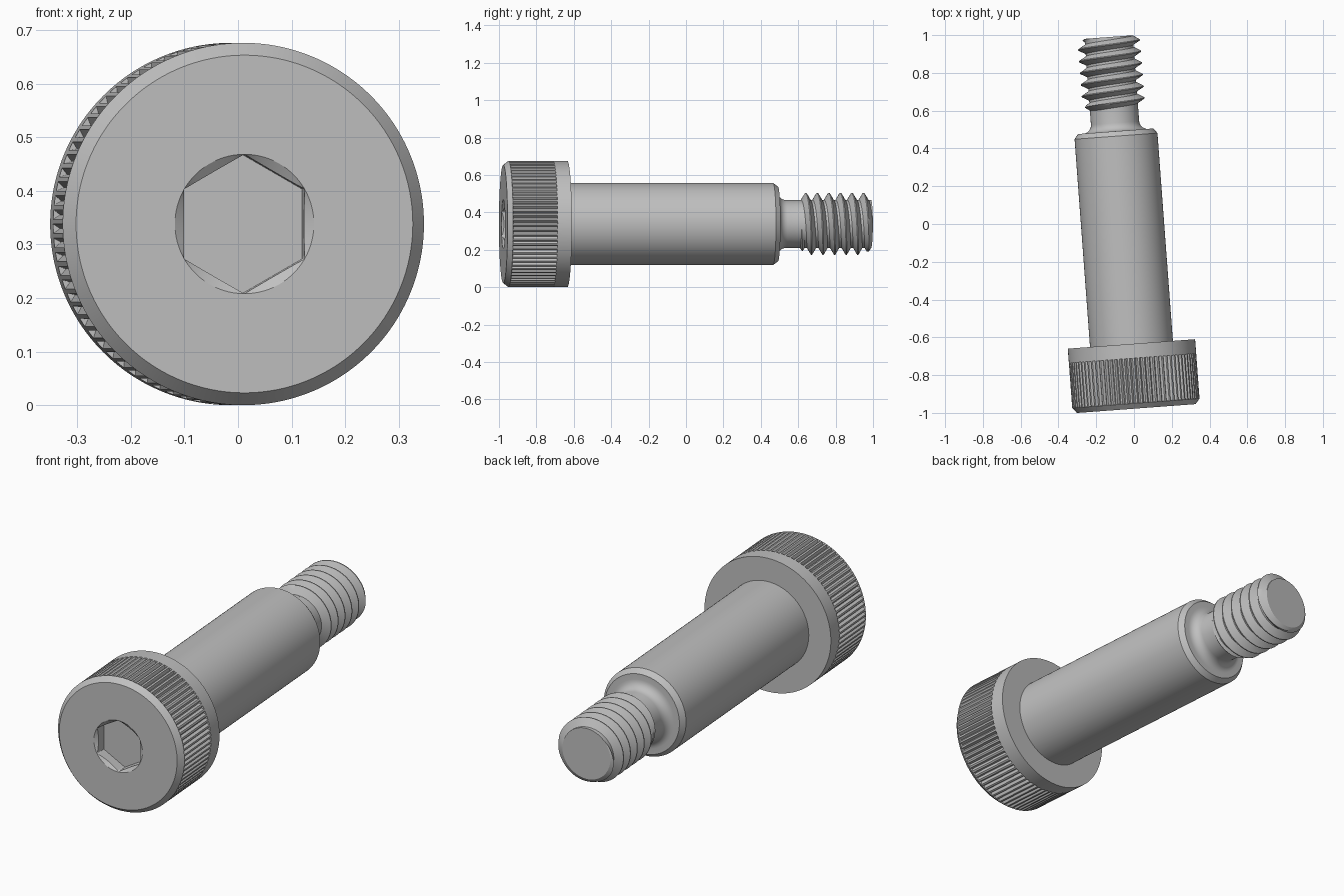
import bpy, bmesh, math
from mathutils import Matrix

cube = bpy.data.objects.get("Cube")
if cube:
    bpy.data.objects.remove(cube)

TAU = 2 * math.pi
steel = bpy.data.materials.new("grey_steel")
steel.use_nodes = True
GREY = (0.527, 0.527, 0.527, 1)
steel.diffuse_color = GREY
steel.node_tree.nodes["Principled BSDF"].inputs["Base Color"].default_value = GREY

# The screw lies along y, turned slightly about the vertical
PLACE = Matrix.Translation((0.012, -0.977, 0.338)) @ Matrix.Rotation(math.radians(4.25), 4, "Z")


def lathe(name, rings, segs, angle=30):
    """Skin rings; each is (radius, distance) or a function of column and angle."""
    bm = bmesh.new()
    grid = []
    for ring in rings:
        row = []
        for i in range(segs + 1):
            t = TAU * i / segs
            r, s = ring(i, t) if callable(ring) else ring
            row.append(bm.verts.new((r * math.cos(t), s, r * math.sin(t))))
        grid.append(row)
    for a, b in zip(grid, grid[1:]):
        for i in range(segs):
            bm.faces.new((a[i], a[i + 1], b[i + 1], b[i]))
    bmesh.ops.remove_doubles(bm, verts=bm.verts, dist=0.00005)
    bmesh.ops.recalc_face_normals(bm, faces=bm.faces)
    mesh = bpy.data.meshes.new(name)
    bm.to_mesh(mesh)
    bm.free()
    mesh.materials.append(steel)
    obj = bpy.data.objects.new(name, mesh)
    bpy.context.collection.objects.link(obj)
    obj.matrix_world = PLACE
    bpy.ops.object.select_all(action="DESELECT")
    obj.select_set(True)
    bpy.context.view_layer.objects.active = obj
    bpy.ops.object.shade_smooth_by_angle(angle=math.radians(angle))


# Head: hex socket with conical lead-in, chamfered rim, knurled band, plain collar
HEAD_R, SOCKET_R = 0.338, 0.13


def hex_radius(t):
    return SOCKET_R * math.cos(TAU / 12) / math.cos((t - TAU / 12) % (TAU / 6) - TAU / 12)


def hex_rim(i, t):
    r = hex_radius(t)
    return r, 0.58 * (SOCKET_R - r) + 0.002


def hex_floor(i, t):
    return hex_radius(t), 0.06


def knurl(s):
    return lambda i, t: (HEAD_R - (0.013 if i % 3 == 1 else 0), s)


lathe("head", [(0, 0.06), hex_floor, hex_rim, (SOCKET_R, 0), (0.315, 0),
               (HEAD_R, 0.028), knurl(0.03), knurl(0.267), (HEAD_R, 0.267),
               (HEAD_R, 0.343), (0, 0.343)], 240)

# Shoulder with chamfered end, concave fillet and neck
NECK_R, FILLET, START, END = 0.128, 0.044, 1.59, 1.972
fillet = [(NECK_R + FILLET * (1 - math.sin(a)), 1.516 - FILLET * math.cos(a))
          for a in (TAU / 4 * k / 6 for k in range(7))]
lathe("shoulder", [(0, 0.3), (0.22, 0.3), (0.22, 1.446), (0.2, 1.472)] + fillet
      + [(NECK_R, START), (0, START)], 96)

# Right-hand thread, tapered at both ends
PITCH, CREST = 0.062, 0.166
SHAPE = [(0, 0), (0.1, 0), (0.28, 0.5), (0.46, 1), (0.54, 1), (0.72, 0.5), (0.9, 0)]


def thread_ring(base, height):
    def ring(i, t):
        s = min(max(base - PITCH * t / TAU, START), END)
        limit = NECK_R + min(1.3 * (s - START), 1.5 * (END - s))
        return min(NECK_R + height * (CREST - NECK_R), limit), s
    return ring


turns = [thread_ring(START + 0.016 + (n + p) * PITCH, h)
         for n in range(-2, 9) for p, h in SHAPE]
lathe("thread", [(0, START)] + turns + [(0, END)], 72)
